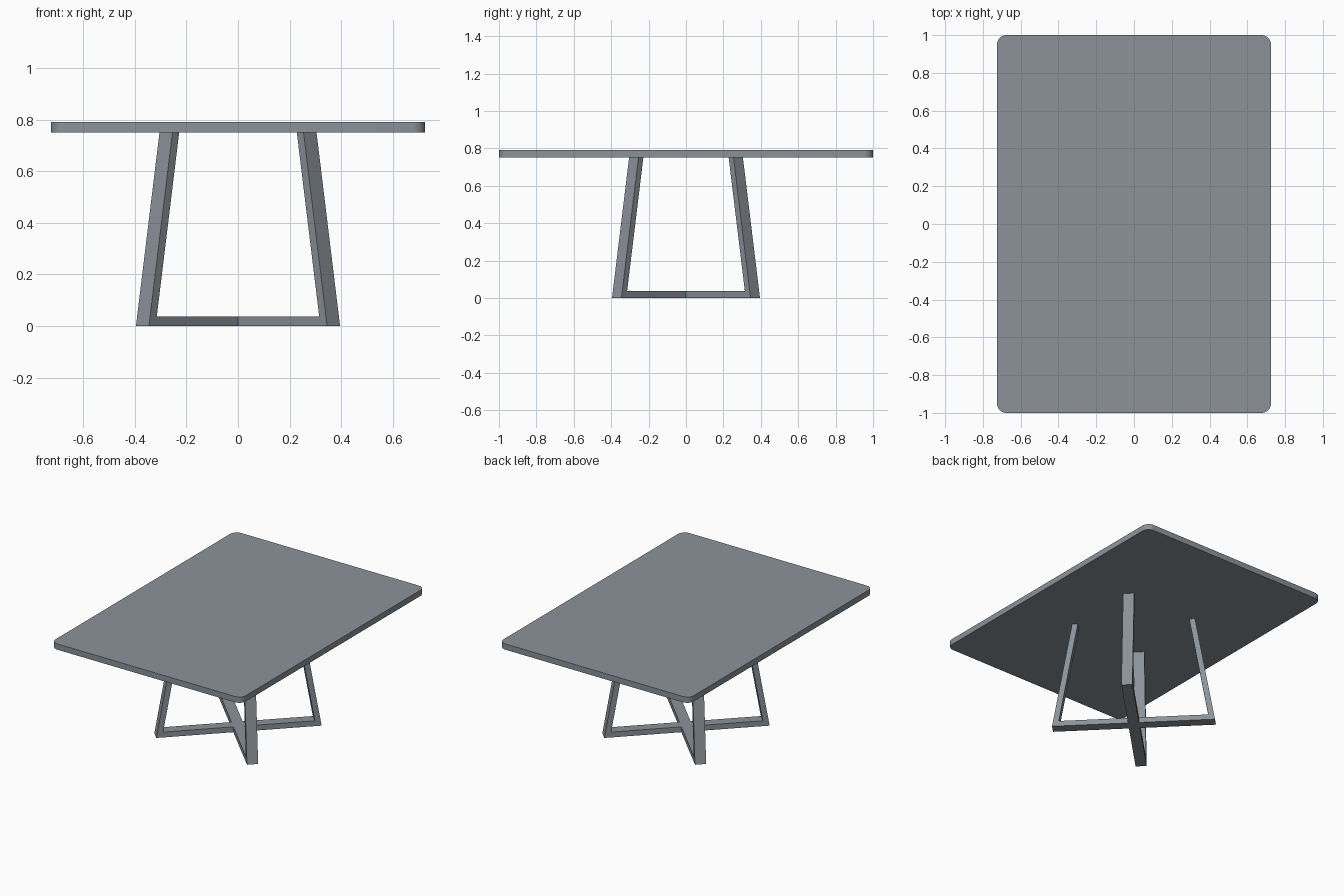
import bpy, bmesh, math
from mathutils import Matrix, Vector

if "Cube" in bpy.data.objects:
    bpy.data.objects.remove(bpy.data.objects["Cube"])

# Slate grey finish shared by all parts
slate = bpy.data.materials.new("slate_grey")
slate.diffuse_color = (0.26, 0.29, 0.32, 1)
slate.use_nodes = True
slate.node_tree.nodes["Principled BSDF"].inputs["Base Color"].default_value = slate.diffuse_color


def extrude_outline(name, outline, offset, matrix=Matrix()):
    """Closed outline of 3D points, extruded along offset into a solid."""
    bm = bmesh.new()
    face = bm.faces.new([bm.verts.new(p) for p in outline])
    ext = bmesh.ops.extrude_face_region(bm, geom=[face])
    verts = [v for v in ext["geom"] if isinstance(v, bmesh.types.BMVert)]
    bmesh.ops.translate(bm, verts=verts, vec=Vector(offset))
    bmesh.ops.recalc_face_normals(bm, faces=bm.faces)
    bm.transform(matrix)
    mesh = bpy.data.meshes.new(name)
    bm.to_mesh(mesh)
    bm.free()
    mesh.materials.append(slate)
    obj = bpy.data.objects.new(name, mesh)
    bpy.context.collection.objects.link(obj)
    return obj


# Table top: rounded rectangle slab
HX, HY, RAD, Z0, Z1, SEG = 0.725, 1.0, 0.05, 0.75, 0.79, 8
outline = []
for i, (sx, sy) in enumerate([(1, 1), (-1, 1), (-1, -1), (1, -1)]):
    for k in range(SEG + 1):
        a = math.pi / 2 * (i + k / SEG)
        outline.append((sx * (HX - RAD) + RAD * math.cos(a),
                        sy * (HY - RAD) + RAD * math.sin(a), Z0))
top = extrude_outline("table_top", outline, (0, 0, Z1 - Z0))
bpy.context.view_layer.objects.active = top
top.select_set(True)
bpy.ops.object.shade_smooth_by_angle(angle=math.radians(30))

# Base: two crossed U-shaped frames with legs leaning inward
R_BOT, R_TOP, THICK, BAR, WIDTH = 0.524, 0.395, 0.037, 0.037, 0.071
r_bar = R_BOT + (R_TOP - R_BOT) * BAR / Z0 - THICK
half = [(R_BOT, 0), (R_TOP, Z0), (R_TOP - THICK, Z0), (r_bar, BAR)]
profile = half + [(-r, z) for r, z in reversed(half)]
for name, angle in (("leg_frame_a", 45), ("leg_frame_b", 135)):
    extrude_outline(name, [(r, -WIDTH / 2, z) for r, z in profile],
                    (0, WIDTH, 0), Matrix.Rotation(math.radians(angle), 4, "Z"))
